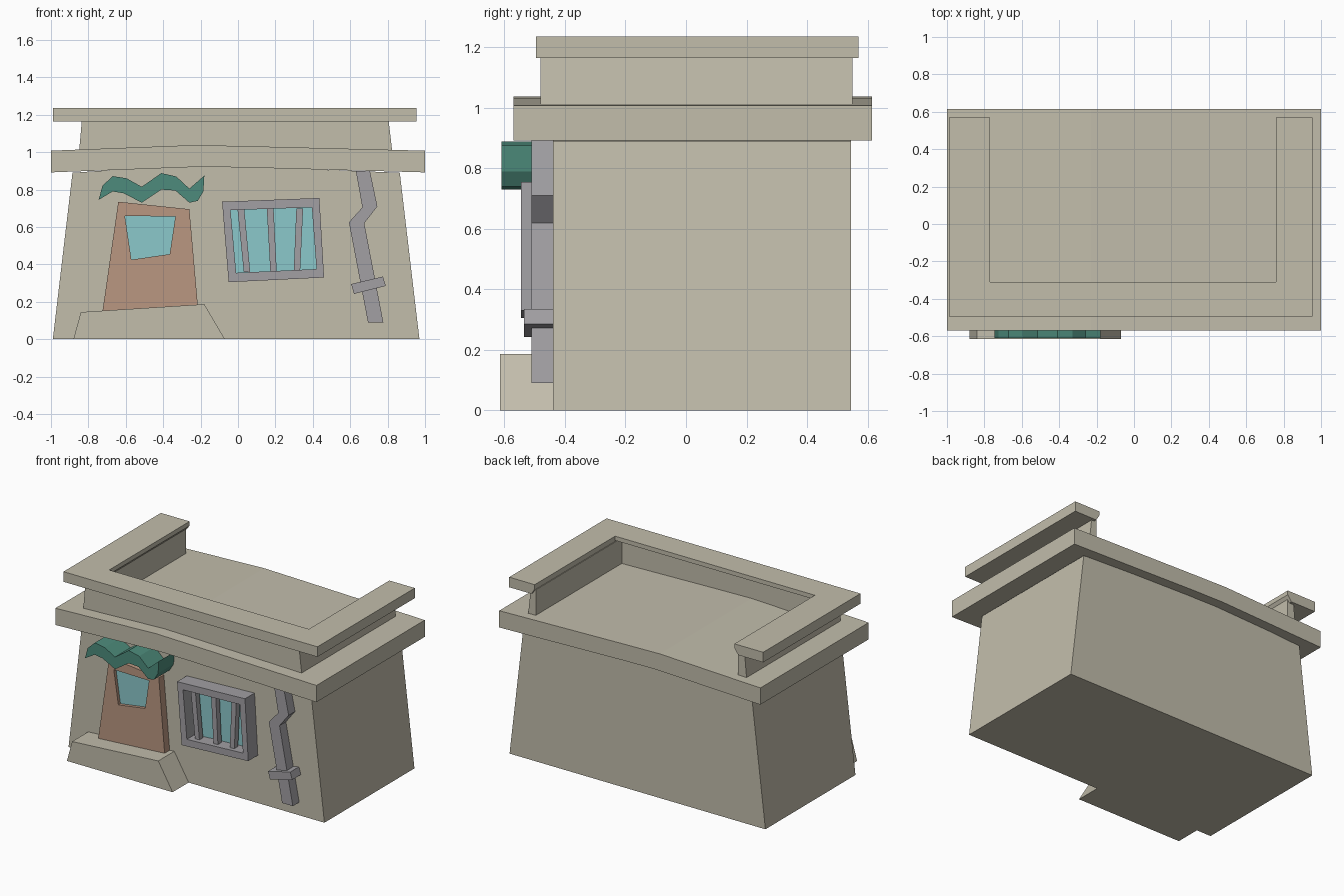
import bpy
import bmesh

cube = bpy.data.objects.get("Cube")
if cube:
    bpy.data.objects.remove(cube, do_unlink=True)


def material(name, rgb):
    mat = bpy.data.materials.new(name)
    mat.use_nodes = True
    mat.diffuse_color = (*rgb, 1)
    mat.node_tree.nodes["Principled BSDF"].inputs["Base Color"].default_value = (*rgb, 1)
    return mat


plaster = material("sand plaster", (0.54, 0.51, 0.41))
wood = material("brown wood", (0.49, 0.31, 0.22))
glass = material("pale blue glass", (0.26, 0.58, 0.60))
metal = material("grey metal", (0.36, 0.35, 0.37))
cloth = material("teal cloth", (0.075, 0.26, 0.20))


def finish(bm, name, mat):
    bmesh.ops.recalc_face_normals(bm, faces=bm.faces)
    mesh = bpy.data.meshes.new(name)
    bm.to_mesh(mesh)
    bm.free()
    mesh.materials.append(mat)
    obj = bpy.data.objects.new(name, mesh)
    bpy.context.collection.objects.link(obj)
    return obj


def slab(name, mat, profile, front, back):
    """Extrude an x-z outline from front to back."""
    bm = bmesh.new()
    face = bm.faces.new([bm.verts.new((x, front, z)) for x, z in profile])
    out = bmesh.ops.extrude_face_region(bm, geom=[face], use_keep_orig=True)
    for v in out["geom"]:
        if isinstance(v, bmesh.types.BMVert):
            v.co.y = back
    return finish(bm, name, mat)


def bridge(name, mat, rings, closed):
    """Join matching cross-sections, either in a loop or with end caps."""
    bm = bmesh.new()
    loops = [[bm.verts.new(p) for p in ring] for ring in rings]
    pairs = list(zip(loops, loops[1:]))
    if closed:
        pairs.append((loops[-1], loops[0]))
    else:
        bm.faces.new(loops[0])
        bm.faces.new(loops[-1])
    for a, b in pairs:
        for i in range(len(a)):
            j = (i + 1) % len(a)
            bm.faces.new((a[i], a[j], b[j], b[i]))
    return finish(bm, name, mat)


def frame(name, mat, outer, inner, front, back):
    """A four-sided frame with an opening."""
    rings = [[(o[0], front, o[1]), (n[0], front, n[1]), (n[0], back, n[1]), (o[0], back, o[1])]
             for o, n in zip(outer, inner)]
    return bridge(name, mat, rings, True)


def u_path(left, right, front, back):
    return [(left, back), (left, front), (right, front), (right, back)]


def u_rail(name, levels):
    """Sweep a cross-section, given as (U path, height) corners, around the roof."""
    rings = [[(*path[i], z) for path, z in levels] for i in range(4)]
    return bridge(name, plaster, rings, False)


WALL = -0.44

# Building and roof ledge
slab("building_body", plaster,
     [(-0.99, 0), (0.97, 0), (0.865, 0.89), (-0.1, 0.93), (-0.3, 0.93), (-0.885, 0.89)], WALL, 0.545)
slab("roof_ledge", plaster,
     [(-1, 0.892), (-0.2, 0.922), (0.05, 0.918), (1, 0.892),
      (1, 1.008), (0.05, 1.032), (-0.23, 1.038), (-1, 1.008)], -0.57, 0.615)

# Parapet wall, open at the back, with its coping
foot_out = u_path(-0.85, 0.825, -0.48, 0.55)
head_out = u_path(-0.833, 0.803, -0.48, 0.55)
wall_in = u_path(-0.785, 0.765, -0.39, 0.55)
u_rail("parapet_wall", [(foot_out, 1.0), (head_out, 1.19), (wall_in, 1.19), (wall_in, 1.0)])
cap_out = u_path(-0.99, 0.955, -0.495, 0.57)
cap_mid = u_path(-0.80, 0.785, -0.42, 0.57)
cap_in = u_path(-0.77, 0.76, -0.31, 0.57)
u_rail("parapet_coping", [(cap_out, 1.165), (cap_out, 1.235), (cap_in, 1.235),
                          (cap_in, 1.205), (cap_mid, 1.165)])

# Doorstep, door and awning
slab("doorstep", plaster, [(-0.88, 0), (-0.07, 0), (-0.18, 0.187), (-0.84, 0.145)], -0.615, WALL)
door_hole = [(-0.605, 0.66), (-0.335, 0.655), (-0.365, 0.455), (-0.57, 0.425)]
frame("door", wood, [(-0.64, 0.735), (-0.26, 0.695), (-0.215, 0.18), (-0.725, 0.145)],
      door_hole, -0.495, WALL)
slab("door_glass", glass, door_hole, -0.472, WALL)
slab("awning", cloth,
     [(-0.745, 0.745), (-0.725, 0.82), (-0.67, 0.872), (-0.595, 0.86), (-0.515, 0.815),
      (-0.41, 0.888), (-0.33, 0.87), (-0.26, 0.805), (-0.18, 0.875), (-0.185, 0.79),
      (-0.215, 0.74), (-0.26, 0.73), (-0.335, 0.795), (-0.41, 0.80), (-0.515, 0.73),
      (-0.61, 0.78), (-0.67, 0.79)], -0.61, WALL)

# Barred window
opening = [(-0.04, 0.69), (0.395, 0.705), (0.42, 0.375), (-0.01, 0.355)]
frame("window_frame", metal, [(-0.085, 0.735), (0.435, 0.755), (0.46, 0.33), (-0.05, 0.305)],
      opening, -0.545, WALL)
slab("window_glass", glass, opening, -0.455, WALL)
for i, (top, foot) in enumerate([(0.015, 0.048), (0.172, 0.19), (0.33, 0.315)]):
    slab(f"window_bar_{i + 1}", metal,
         [(top - 0.018, 0.70), (top + 0.018, 0.70), (foot + 0.017, 0.36), (foot - 0.017, 0.36)],
         -0.515, -0.475)

# Crooked drainpipe and bracket
slab("drainpipe", metal,
     [(0.63, 0.90), (0.705, 0.90), (0.745, 0.71), (0.675, 0.62), (0.777, 0.09),
      (0.695, 0.09), (0.593, 0.625), (0.665, 0.705)], -0.51, WALL)
slab("pipe_bracket", metal, [(0.605, 0.295), (0.775, 0.335), (0.79, 0.285), (0.62, 0.242)],
     -0.535, WALL)
